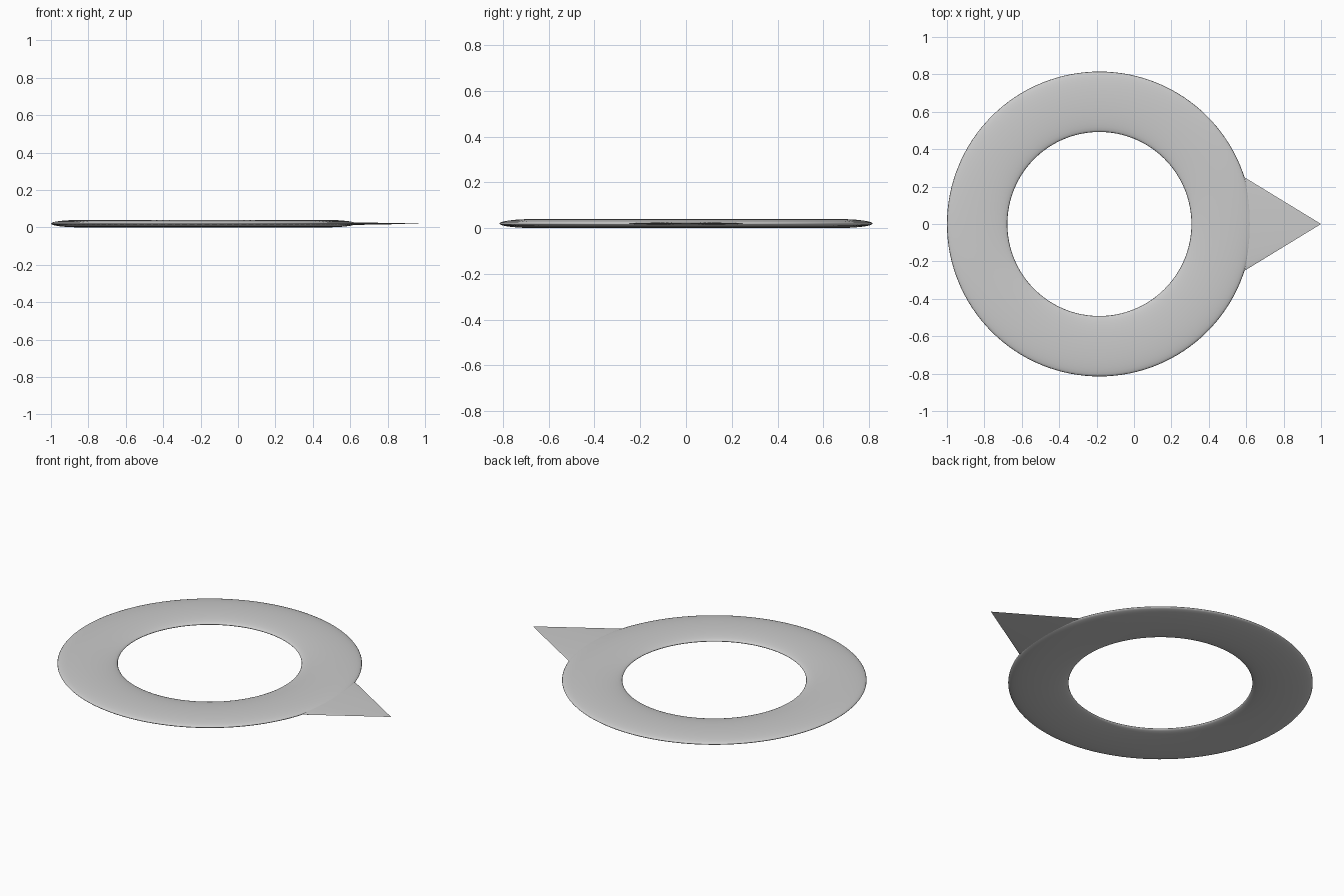
import bpy
from math import radians

if "Cube" in bpy.data.objects:
    bpy.data.objects.remove(bpy.data.objects["Cube"])

CX, Z = -0.185, 0.02  # ring centre and mid height


def finish(ob, name, scale):
    ob.name = name
    ob.scale = scale
    bpy.ops.object.transform_apply(location=False, rotation=True, scale=True)


# Flattened ring with an elliptical cross-section
bpy.ops.mesh.primitive_torus_add(major_radius=0.6535, minor_radius=0.1615,
                                 major_segments=128, minor_segments=32,
                                 location=(CX, 0, Z))
ring = bpy.context.object
finish(ring, "ring", (1, 1, 0.02 / 0.1615))
bpy.ops.object.shade_smooth()

# Very flat cone forming the pointer, tip towards +x
base_x = 0.57
half_width = (1 - base_x) * 0.61
bpy.ops.mesh.primitive_cone_add(vertices=64, radius1=half_width, radius2=0,
                                depth=1 - base_x,
                                location=((1 + base_x) / 2, 0, Z),
                                rotation=(0, radians(90), 0))
pointer = bpy.context.object
bpy.ops.object.transform_apply(location=False, rotation=True, scale=False)
finish(pointer, "pointer", (1, 1, 0.008 / half_width))
bpy.ops.object.shade_smooth_by_angle(angle=radians(40))
